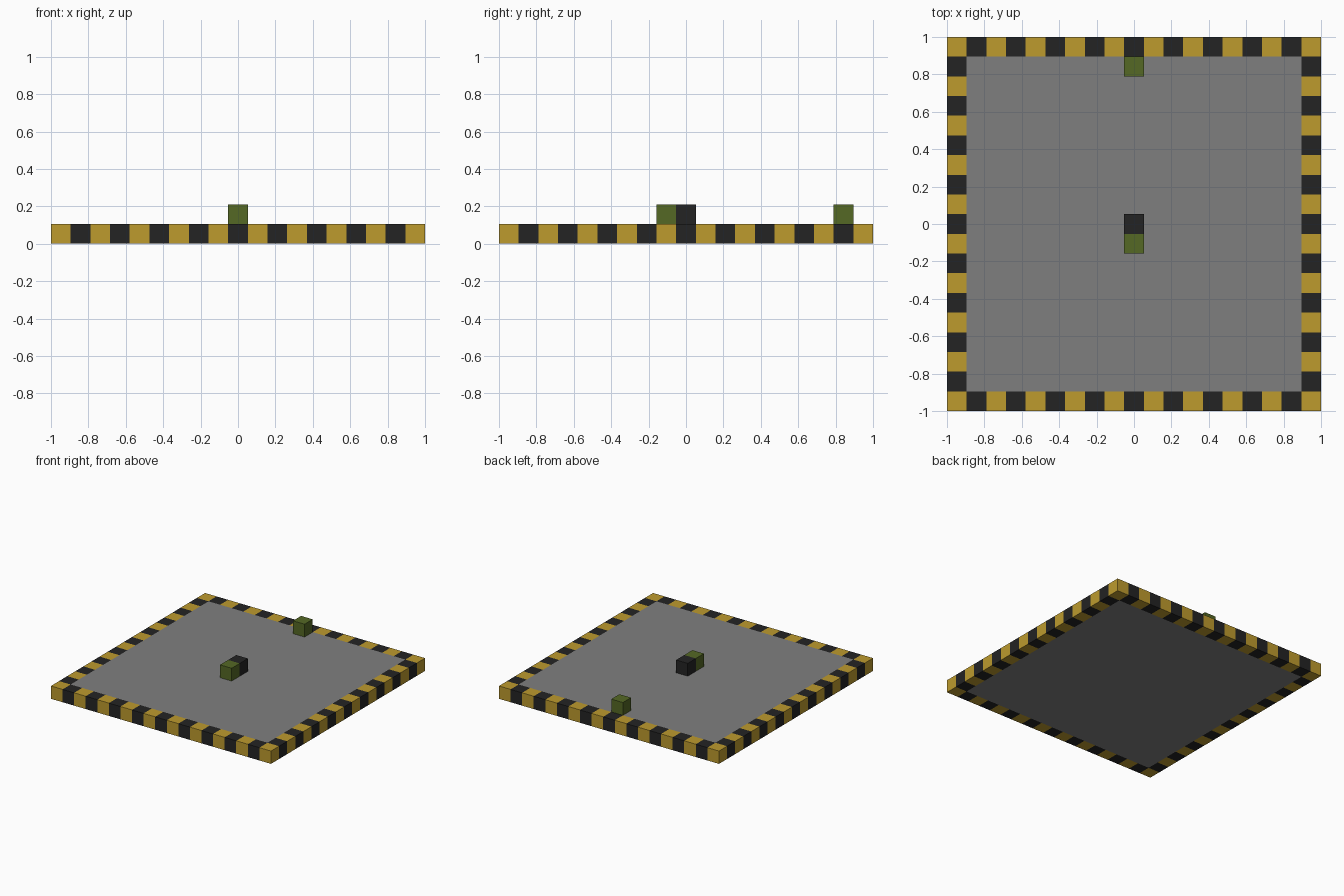
import bpy
import bmesh
from math import floor

old = bpy.data.objects.get("Cube")
if old:
    bpy.data.objects.remove(old, do_unlink=True)

COUNT = 19             # blocks along each side
S = 2 / COUNT          # block size


def material(name, rgb):
    m = bpy.data.materials.new(name)
    m.use_nodes = True
    colour = (*rgb, 1)
    m.diffuse_color = colour
    bsdf = next(n for n in m.node_tree.nodes if n.type == "BSDF_PRINCIPLED")
    bsdf.inputs["Base Color"].default_value = colour
    bsdf.inputs["Roughness"].default_value = 0.8
    return m


yellow = material("hazard yellow", (0.51, 0.328, 0.027))
black = material("black", (0.017, 0.017, 0.017))
grey = material("grey", (0.212, 0.212, 0.212))
green = material("olive green", (0.089, 0.138, 0.018))


def finish(name, bm, mats):
    mesh = bpy.data.meshes.new(name)
    bm.to_mesh(mesh)
    bm.free()
    for m in mats:
        mesh.materials.append(m)
    obj = bpy.data.objects.new(name, mesh)
    bpy.context.collection.objects.link(obj)
    return obj


def box(name, mat, size, centre):
    bm = bmesh.new()
    bmesh.ops.create_cube(bm, size=1)
    bmesh.ops.scale(bm, vec=size, verts=bm.verts)
    bmesh.ops.translate(bm, vec=centre, verts=bm.verts)
    return finish(name, bm, [mat])


# Striped border: the outer ring of a grid, raised to one block high
bm = bmesh.new()
bmesh.ops.create_grid(bm, x_segments=COUNT, y_segments=COUNT, size=1)
inner = [f for f in bm.faces
         if max(abs(c) for c in f.calc_center_median().xy) < 1 - S]
bmesh.ops.delete(bm, geom=inner, context="FACES")
raised = bmesh.ops.extrude_face_region(bm, geom=bm.faces[:], use_keep_orig=True)
top = [v for v in raised["geom"] if isinstance(v, bmesh.types.BMVert)]
bmesh.ops.translate(bm, vec=(0, 0, S), verts=top)
bmesh.ops.recalc_face_normals(bm, faces=bm.faces)

# Alternate the two colours block by block
for f in bm.faces:
    p = f.calc_center_median() - f.normal * S / 2
    column, row = (floor((c + 1) / S) for c in p.xy)
    f.material_index = (column + row) % 2
finish("striped_border", bm, [yellow, black])

# Floor slab flush with the border
inside = 2 - 2 * S
box("floor_slab", grey, (inside, inside, S), (0, 0, S / 2))

# Marker blocks standing on the floor
for name, mat, row in (("centre_block", black, 0),
                       ("front_marker_block", green, -1),
                       ("back_marker_block", green, 8)):
    box(name, mat, (S, S, S), (0, row * S, 1.5 * S))
